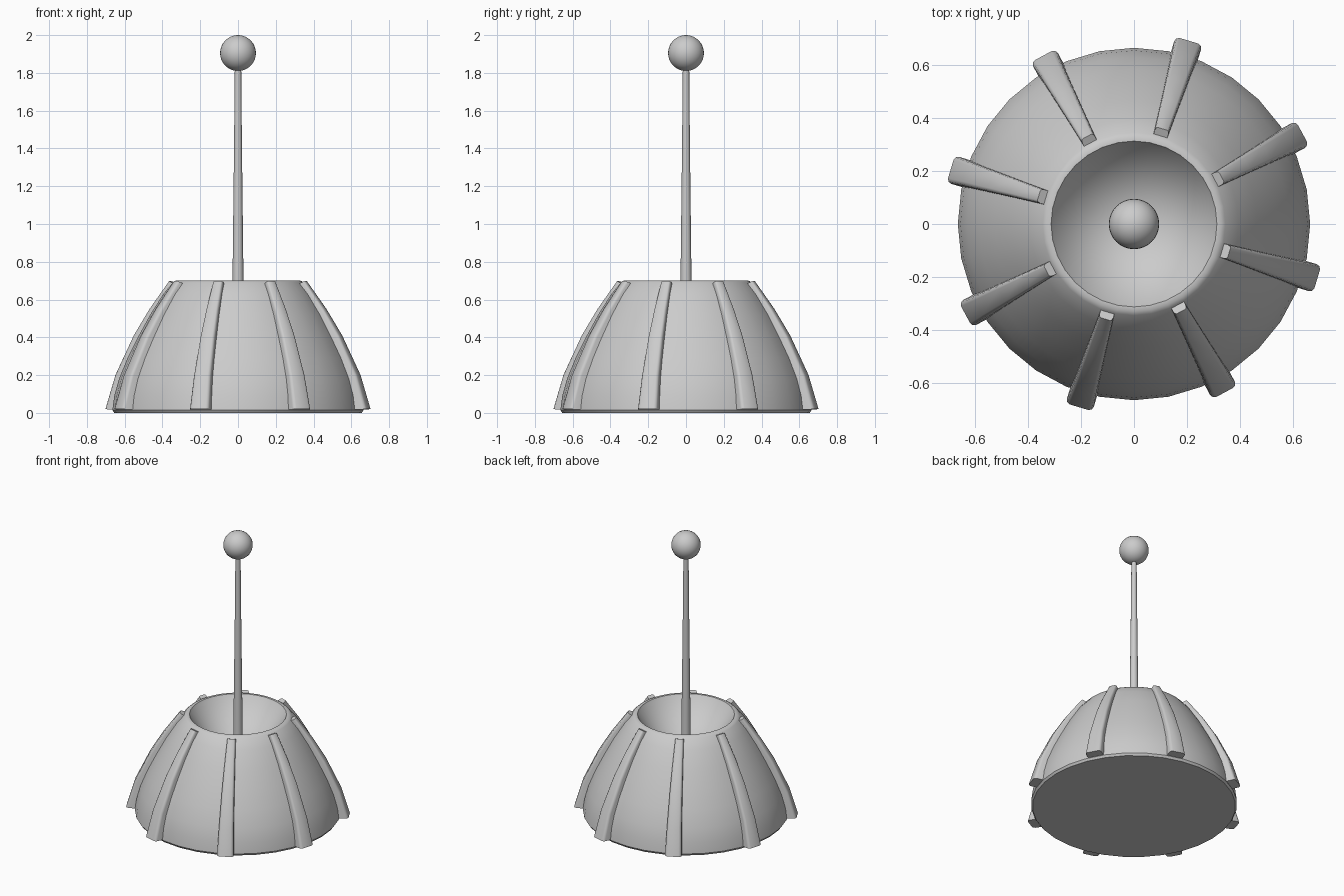
import bpy, bmesh, math
from mathutils import Matrix, Vector

if "Cube" in bpy.data.objects:
    bpy.data.objects.remove(bpy.data.objects["Cube"], do_unlink=True)

grey = bpy.data.materials.new("light grey")
grey.use_nodes = True
grey.diffuse_color = (0.6, 0.6, 0.6, 1)
grey.node_tree.nodes["Principled BSDF"].inputs["Base Color"].default_value = (0.6, 0.6, 0.6, 1)


def add_object(name, bm, angle=40):
    bmesh.ops.recalc_face_normals(bm, faces=bm.faces)
    mesh = bpy.data.meshes.new(name)
    bm.to_mesh(mesh)
    bm.free()
    mesh.materials.append(grey)
    obj = bpy.data.objects.new(name, mesh)
    bpy.context.collection.objects.link(obj)
    bpy.ops.object.select_all(action="DESELECT")
    obj.select_set(True)
    bpy.context.view_layer.objects.active = obj
    bpy.ops.object.shade_smooth_by_angle(angle=math.radians(angle))
    return obj


def lathe(name, profile, steps):
    """Spin a closed (radius, height) profile that starts and ends on the axis."""
    bm = bmesh.new()
    verts = [bm.verts.new((r, 0, z)) for r, z in profile]
    edges = [bm.edges.new(pair) for pair in zip(verts, verts[1:])]
    bmesh.ops.spin(bm, geom=verts + edges, axis=(0, 0, 1), cent=(0, 0, 0),
                   angle=math.tau, steps=steps)
    bmesh.ops.remove_doubles(bm, verts=bm.verts, dist=0.0005)
    return add_object(name, bm)


# Domed base with a rounded rim and a conical hollow
lathe("dome_base", [(0, 0), (0.655, 0), (0.665, 0.015), (0.655, 0.09), (0.63, 0.18),
                    (0.585, 0.29), (0.53, 0.4), (0.465, 0.52), (0.395, 0.63),
                    (0.345, 0.69), (0.33, 0.7), (0.313, 0.7), (0.304, 0.685),
                    (0, 0.3)], 32)

# Tapered rod standing in the hollow
lathe("rod", [(0, 0.28), (0.033, 0.28), (0.028, 0.8), (0.021, 1.4),
              (0.017, 1.83), (0, 1.83)], 16)

# Ball on the tip
bm = bmesh.new()
bmesh.ops.create_uvsphere(bm, u_segments=32, v_segments=16, radius=0.095)
bmesh.ops.translate(bm, verts=bm.verts, vec=(0, 0, 1.905))
add_object("ball", bm)

# Ribs: outer radius, height, inner radius, inner height, half width
SECTIONS = [(0.722, 0.02, 0.62, 0.015, 0.053), (0.668, 0.2, 0.58, 0.17, 0.047),
            (0.568, 0.41, 0.48, 0.36, 0.04), (0.482, 0.55, 0.4, 0.51, 0.034),
            (0.375, 0.698, 0.325, 0.675, 0.027)]


def rib(name, angle):
    bm = bmesh.new()
    rings = []
    for ro, zo, ri, zi, w in SECTIONS:
        outer, inner = Vector((ro, 0, zo)), Vector((ri, 0, zi))
        inward = (inner - outer).normalized()
        side = Vector((0, w, 0))
        # Rounded outer corners, running from one flank to the other
        half = [(1, None), (1, 0.016), (0.9, 0.005), (0.68, 0)]
        shape = half + [(-s, d) for s, d in reversed(half)]
        rings.append([bm.verts.new((inner if d is None else outer + inward * d) + side * s)
                      for s, d in shape])
    for a, b in zip(rings, rings[1:]):
        n = len(a)
        for i in range(n):
            j = (i + 1) % n
            bm.faces.new((a[i], a[j], b[j], b[i]))
    bm.faces.new(rings[0])
    bm.faces.new(rings[-1])
    bmesh.ops.rotate(bm, verts=bm.verts, cent=(0, 0, 0),
                     matrix=Matrix.Rotation(angle, 3, "Z"))
    add_object(name, bm, 50)


for k in range(8):
    rib(f"rib_{k + 1}", math.radians(28.3 + 45 * k))
